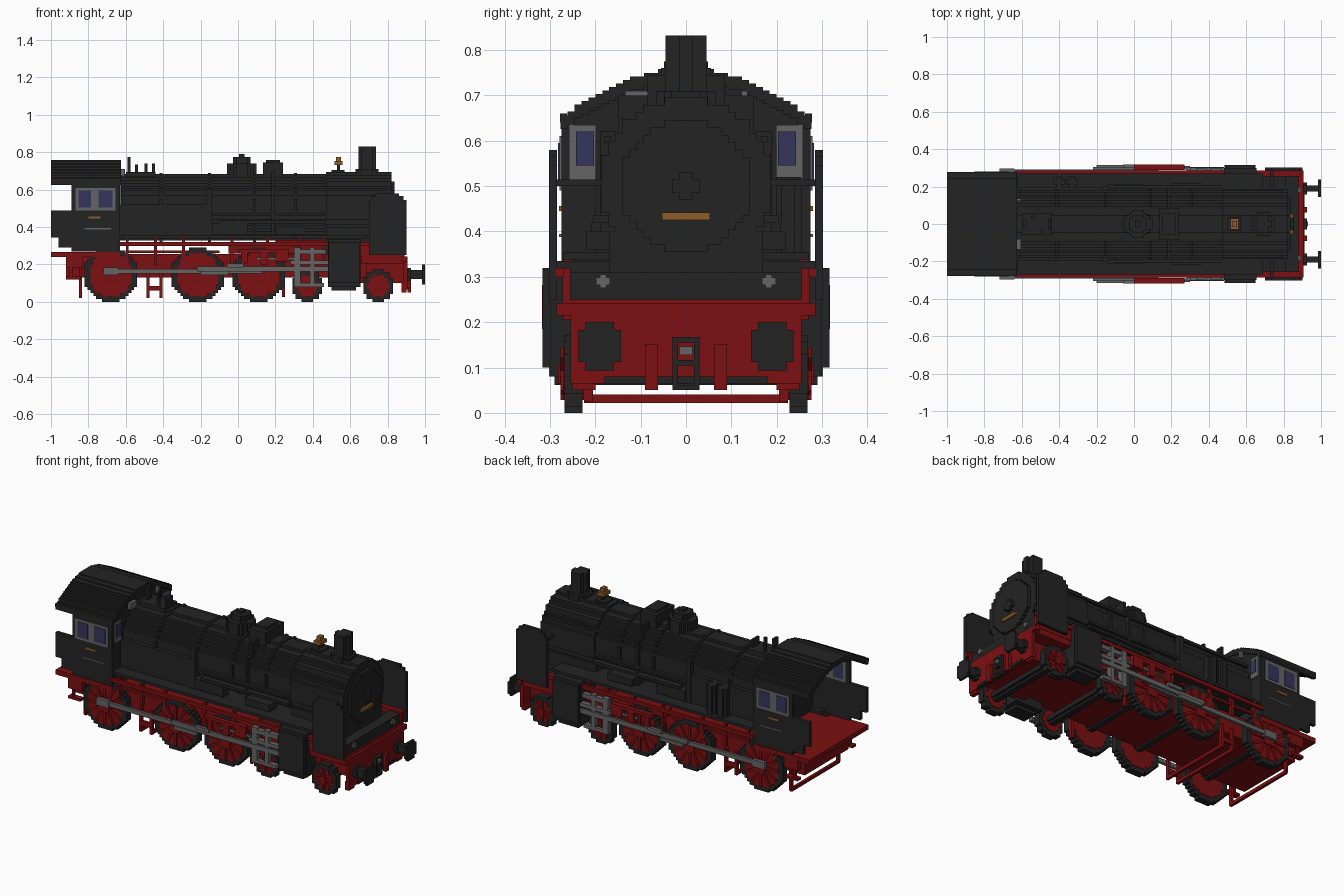
import bpy, bmesh, math
from mathutils import Matrix, Vector

cube = bpy.data.objects.get("Cube")
if cube:
    bpy.data.objects.remove(cube, do_unlink=True)

U = 2 / 128  # block size that all stepped outlines snap to


def material(name, rgb):
    m = bpy.data.materials.new(name)
    m.use_nodes = True
    m.diffuse_color = (*rgb, 1)
    bsdf = next(n for n in m.node_tree.nodes if n.type == 'BSDF_PRINCIPLED')
    bsdf.inputs["Base Color"].default_value = (*rgb, 1)
    return m


BLACK = material("soot black", (0.017, 0.017, 0.017))
RED = material("frame red", (0.20, 0.005, 0.006))
GREY = material("steel grey", (0.13, 0.13, 0.13))
BLUE = material("window blue", (0.036, 0.036, 0.11))
BRASS = material("brass", (0.27, 0.11, 0.022))


def finish(name, bm, mat):
    bmesh.ops.recalc_face_normals(bm, faces=bm.faces)
    me = bpy.data.meshes.new(name)
    bm.to_mesh(me)
    bm.free()
    me.materials.append(mat)
    ob = bpy.data.objects.new(name, me)
    bpy.context.collection.objects.link(ob)
    return ob


def add_box(bm, b, rot=None):
    x0, x1, y0, y1, z0, z1 = b
    mat = Matrix.Translation(((x0 + x1) / 2, (y0 + y1) / 2, (z0 + z1) / 2))
    if rot:
        mat = mat @ rot
    bmesh.ops.create_cube(bm, size=1, matrix=mat @ Matrix.Diagonal((x1 - x0, y1 - y0, z1 - z0, 1)))


def boxes(name, mat, items, mirror=False):
    """Boxes given as x0, x1, y0, y1, z0, z1; mirror repeats them across y."""
    bm = bmesh.new()
    for b in items:
        add_box(bm, b)
        if mirror:
            add_box(bm, (b[0], b[1], -b[3], -b[2], b[4], b[5]))
    return finish(name, bm, mat)


def prism(name, mat, pts, axis, a, b):
    """Extrude a 2D outline from a to b along an axis."""
    place = {'x': lambda p, t: (t, p[0], p[1]),
             'y': lambda p, t: (p[0], t, p[1]),
             'z': lambda p, t: (p[0], p[1], t)}[axis]
    bm = bmesh.new()
    f = bm.faces.new([bm.verts.new(place(p, a)) for p in pts])
    r = bmesh.ops.extrude_face_region(bm, geom=[f])
    d = Vector(place((0, 0), b - a))
    bmesh.ops.translate(bm, vec=d, verts=[v for v in r['geom'] if isinstance(v, bmesh.types.BMVert)])
    return finish(name, bm, mat)


def disc(name, mat, axis, c, r, a, b):
    """Round part with a blocky stepped outline."""
    n = max(1, round(r / U))
    side = []
    for i in range(-n, n):
        h = (i + 0.5) * r / n
        w = max(1, round(math.sqrt(r * r - h * h) / U)) * U
        z0, z1 = i * r / n, (i + 1) * r / n
        if side and abs(side[-1][0] - w) < 1e-6:
            side[-1] = (w, z1)
        else:
            side += [(w, z0), (w, z1)]
    pts = side + [(-w, h) for w, h in reversed(side)]
    return prism(name, mat, [(c[0] + p, c[1] + q) for p, q in pts], axis, a, b)


def arch(name, mat, half, drop, lo, a, b):
    """Stepped cab arch across y; lo gives the lower edge from the top height."""
    n = round(half / U)
    top, low = [], []
    for i in range(-n, n):
        y0, y1 = i * half / n, (i + 1) * half / n
        z = 0.76 - drop - 1.45 * ((y0 + y1) / 2) ** 2
        z = round(z / U * 2) * U / 2
        top += [(y0, z), (y1, z)]
        low += [(y0, lo(z)), (y1, lo(z))]
    pts = []
    for p in top + low[::-1]:
        if not pts or p != pts[-1]:
            pts.append(p)
    return prism(name, mat, pts, 'x', a, b)


# Boiler, smokebox and bands
BZ = 0.505
disc("boiler", BLACK, 'x', (0, BZ), 0.178, -0.63, 0.47)
disc("smokebox", BLACK, 'x', (0, BZ), 0.19, 0.47, 0.82)
disc("smokebox_door", BLACK, 'x', (0, 0.50), 0.145, 0.82, 0.838)
disc("door_centre", BLACK, 'x', (0, 0.50), 0.03, 0.838, 0.855)
for i, x in enumerate((-0.42, -0.16, 0.08, 0.3)):
    disc(f"boiler_band_{i}", BLACK, 'x', (0, BZ), 0.185, x, x + U)
boxes("front_plate", BRASS, [(0.838, 0.85, -0.053, 0.053, 0.425, 0.442)])
boxes("firebox_sides", BLACK, [(-0.63, -0.14, 0.10, 0.195, 0.345, 0.52)], True)
boxes("smokebox_saddle", BLACK, [(0.47, 0.82, -0.17, 0.17, 0.24, 0.40)])
boxes("side_pipes", BLACK, [(-0.6, 0.47, 0.17, 0.19, 0.46, 0.475), (-0.1, 0.47, 0.17, 0.205, 0.42, 0.435),
                            (-0.14, 0.05, 0.16, 0.21, 0.36, 0.42), (0.2, 0.36, 0.15, 0.22, 0.36, 0.4),
                            (-0.17, -0.14, 0.17, 0.2, 0.34, 0.6)], True)
boxes("handrail", BLACK, [(-0.62, 0.8, 0.165, 0.18, 0.595, 0.61)], True)

# Fittings along the top
disc("chimney", BLACK, 'z', (0.69, 0), 0.045, 0.66, 0.832)
disc("chimney_base", BLACK, 'z', (0.69, 0), 0.065, 0.66, 0.71)
disc("steam_dome", BLACK, 'z', (0.02, 0), 0.075, 0.64, 0.74)
disc("steam_dome_cap", BLACK, 'z', (0.02, 0), 0.048, 0.74, 0.775)
disc("steam_dome_crown", BLACK, 'z', (0.02, 0), 0.02, 0.775, 0.79)
boxes("sand_box", BLACK, [(0.135, 0.24, -0.085, 0.085, 0.64, 0.745), (0.15, 0.225, -0.055, 0.055, 0.74, 0.76)])
boxes("sand_pipes", BLACK, [(0.18, 0.196, 0.08, 0.15, 0.6, 0.7), (0.18, 0.196, 0.14, 0.19, 0.36, 0.62)], True)
boxes("bell", BRASS, [(0.515, 0.56, -0.03, 0.03, 0.732, 0.752), (0.525, 0.55, -0.016, 0.016, 0.752, 0.775)])
boxes("bell_stand", BLACK, [(0.53, 0.545, -0.016, 0.016, 0.68, 0.735), (0.5, 0.57, -0.035, 0.035, 0.685, 0.705)])
boxes("safety_valves", BLACK, [(-0.59, -0.575, -0.02, 0.02, 0.67, 0.775), (-0.55, -0.535, 0.03, 0.045, 0.67, 0.735),
                               (-0.5, -0.485, -0.045, -0.03, 0.67, 0.74), (-0.46, -0.445, -0.03, 0.03, 0.67, 0.74),
                               (-0.6, -0.44, -0.06, 0.06, 0.67, 0.695)])
boxes("whistle", GREY, [(-0.625, -0.605, -0.135, -0.08, 0.672, 0.71), (-0.625, -0.605, 0.122, 0.136, 0.67, 0.71)])
for i, x in enumerate((-0.40, -0.33)):
    disc(f"air_pump_{i}", BLACK, 'z', (x, 0.225), 0.03, 0.35, 0.52)

# Cab: arched roof, end wall, side walls, floor
arch("cab_roof", BLACK, 0.277, 0.0, lambda z: z - 0.03, -1.0, -0.625)
arch("cab_front_wall", BLACK, 0.265, 0.015, lambda z: 0.27, -0.65, -0.63)
boxes("cab_sides", BLACK, [(-0.89, -0.63, 0.255, 0.275, 0.27, 0.655), (-1.0, -0.89, 0.255, 0.275, 0.345, 0.49),
                           (-0.96, -0.89, 0.255, 0.275, 0.29, 0.345)], True)
boxes("roof_edge", BLACK, [(-1.0, -0.625, 0.262, 0.278, 0.64, 0.66)], True)
boxes("cab_floor", RED, [(-1.0, -0.63, -0.275, 0.275, 0.24, 0.268)])
boxes("side_window_frames", GREY, [(-0.87, -0.655, 0.251, 0.279, 0.49, 0.61)], True)
boxes("side_window_panes", BLUE, [(-0.852, -0.785, 0.249, 0.282, 0.505, 0.595),
                                  (-0.745, -0.672, 0.249, 0.282, 0.505, 0.595)], True)
boxes("front_window_frames", GREY, [(-0.655, -0.624, 0.198, 0.258, 0.515, 0.635)], True)
boxes("front_window_panes", BLUE, [(-0.658, -0.620, 0.203, 0.243, 0.545, 0.62)], True)
boxes("cab_number_plates", BRASS, [(-0.8, -0.735, 0.275, 0.28, 0.445, 0.456)], True)
boxes("cab_handrails", GREY, [(-0.82, -0.68, 0.275, 0.28, 0.388, 0.394)], True)

# Running plate and red edge
boxes("running_plate", BLACK, [(-0.63, 0.69, 0.1, 0.27, 0.338, 0.354)], True)
posts = [(x, x + U, 0.25, 0.27, 0.2, 0.342) for x in (-0.6, -0.45, -0.3, -0.04, 0.15, 0.32, 0.45)]
boxes("running_edge", RED, [(-0.64, 0.9, 0.27, 0.287, 0.3, 0.32)] + posts, True)
boxes("edge_stays", RED, [(-0.6, -0.1, 0.25, 0.265, 0.262, 0.275), (-0.05, 0.3, 0.2, 0.265, 0.26, 0.3)], True)

# Main frame
boxes("main_frame", RED, [(-0.92, 0.69, -0.205, 0.205, 0.13, 0.255), (0.2, 0.69, -0.17, 0.17, 0.25, 0.33)])
boxes("front_frame", RED, [(0.66, 0.89, -0.27, 0.27, 0.205, 0.25), (0.6, 0.89, -0.19, 0.19, 0.1, 0.21)])
boxes("front_frame_sides", RED, [(0.655, 0.89, 0.255, 0.272, 0.24, 0.32)], True)
boxes("buffer_beam", RED, [(0.885, 0.905, -0.255, 0.255, 0.065, 0.24)])
boxes("beam_edge", RED, [(0.875, 0.905, -0.285, 0.285, 0.215, 0.242)])
boxes("front_apron", BLACK, [(0.81, 0.88, -0.255, 0.255, 0.24, 0.31), (0.66, 0.82, -0.27, 0.27, 0.25, 0.29)])
boxes("smoke_deflectors", BLACK, [(0.70, 0.9, 0.284, 0.302, 0.25, 0.545), (0.715, 0.885, 0.284, 0.302, 0.545, 0.565),
                                  (0.735, 0.86, 0.284, 0.302, 0.565, 0.58), (0.73, 0.745, 0.17, 0.29, 0.5, 0.515)], True)
boxes("head_lamps", GREY, [(0.88, 0.893, 0.168, 0.198, 0.282, 0.298), (0.88, 0.893, 0.175, 0.19, 0.275, 0.305)], True)

# Buffers and coupling
for s in (-1, 1):
    tag = "left" if s > 0 else "right"
    disc(f"buffer_stem_{tag}", BLACK, 'x', (0.19 * s, 0.147), 0.024, 0.9, 0.99)
    disc(f"buffer_collar_{tag}", BLACK, 'x', (0.19 * s, 0.147), 0.035, 0.9, 0.925)
    disc(f"buffer_head_{tag}", BLACK, 'x', (0.19 * s, 0.147), 0.053, 0.985, 1.0)
boxes("coupling", BLACK, [(0.905, 0.925, 0.018, 0.03, 0.05, 0.165)], True)
boxes("coupling_links", BLACK, [(0.905, 0.925, -0.03, 0.03, z, z + 0.012) for z in (0.05, 0.105, 0.155)]
      + [(0.895, 0.912, -0.18, 0.18, 0.065, 0.08)])
boxes("coupling_hook", GREY, [(0.905, 0.93, -0.014, 0.014, 0.128, 0.146)])
boxes("brake_hoses", RED, [(0.905, 0.925, 0.062, 0.09, 0.05, 0.152)], True)

# Wheels: black tyre, red centre, raised spokes and hub
def wheel(name, x, r, s, spokes):
    lo, hi = 0.228 * s, 0.268 * s
    disc(name + "_tyre", BLACK, 'y', (x, r), r, lo, hi)
    ri = r - 0.028
    disc(name + "_centre", RED, 'y', (x, r), ri, lo - 0.003 * s, hi + 0.002 * s)
    bm = bmesh.new()
    for i in range(spokes):
        rot = Matrix.Rotation(math.pi * i / spokes, 4, 'Y')
        yc = hi + 0.004 * s
        add_box(bm, (x - ri, x + ri, yc - 0.005, yc + 0.005, r - 0.007, r + 0.007), rot)
    finish(name + "_spokes", bm, RED)
    disc(name + "_hub", RED, 'y', (x, r), r * 0.25, hi, hi + 0.014 * s)


WHEELS = [("rear_driver", -0.68, 0.145, 6), ("middle_driver", -0.215, 0.145, 6), ("front_driver", 0.11, 0.145, 6),
          ("rear_bogie", 0.37, 0.086, 4), ("front_bogie", 0.75, 0.086, 4)]
for wname, x, r, n in WHEELS:
    for s in (-1, 1):
        wheel(f"{wname}_{'left' if s > 0 else 'right'}", x, r, s, n)
    disc(wname + "_axle", BLACK, 'y', (x, r), 0.025, -0.23, 0.23)

# Cylinders, rods and valve gear
boxes("cylinders", BLACK, [(0.48, 0.655, 0.17, 0.3, 0.08, 0.335), (0.485, 0.65, 0.3, 0.316, 0.1, 0.32),
                           (0.5, 0.63, 0.2, 0.29, 0.062, 0.08)], True)
boxes("crosshead_frames", GREY, [(0.30, 0.335, 0.272, 0.302, 0.08, 0.29), (0.385, 0.41, 0.272, 0.302, 0.08, 0.29),
                                 (0.28, 0.48, 0.272, 0.302, 0.2, 0.222), (0.30, 0.47, 0.272, 0.3, 0.255, 0.28),
                                 (0.30, 0.46, 0.272, 0.3, 0.08, 0.1)], True)
boxes("main_rods", GREY, [(-0.66, 0.13, 0.276, 0.292, 0.153, 0.177), (-0.22, 0.48, 0.292, 0.306, 0.163, 0.19),
                          (-0.72, -0.64, 0.276, 0.296, 0.143, 0.185), (-0.2, -0.05, 0.3, 0.316, 0.145, 0.165),
                          (-0.06, 0.03, 0.3, 0.318, 0.185, 0.205), (0.1, 0.3, 0.3, 0.31, 0.225, 0.238)], True)
boxes("valve_gear", RED, [(0.0, 0.27, 0.29, 0.317, 0.262, 0.282), (0.12, 0.16, 0.29, 0.317, 0.2, 0.282),
                          (0.02, 0.05, 0.3, 0.318, 0.205, 0.262), (0.2, 0.27, 0.29, 0.317, 0.215, 0.262)], True)

# Steps, brake rigging and cross bars underneath
boxes("cab_steps", RED, [(-0.92, -0.83, 0.24, 0.272, 0.18, 0.24), (-0.92, -0.84, 0.24, 0.272, 0.12, 0.135),
                         (-0.9, -0.886, 0.25, 0.265, 0.12, 0.2), (-0.85, -0.835, 0.21, 0.23, 0.03, 0.2)], True)
boxes("brake_hangers", RED, [(x, x + U, 0.205, 0.225, 0.025, 0.16) for x in (-0.49, -0.42, 0.235)], True)
boxes("brake_bars", RED, [(x, x + U, -0.225, 0.225, 0.022, 0.04) for x in (-0.85, -0.49, -0.42)]
      + [(-0.49, -0.405, s * 0.215 - 0.01, s * 0.215 + 0.01, 0.06, 0.085) for s in (-1, 1)])
boxes("front_steps", RED, [(0.875, 0.9, 0.2, 0.25, 0.05, 0.1)], True)
